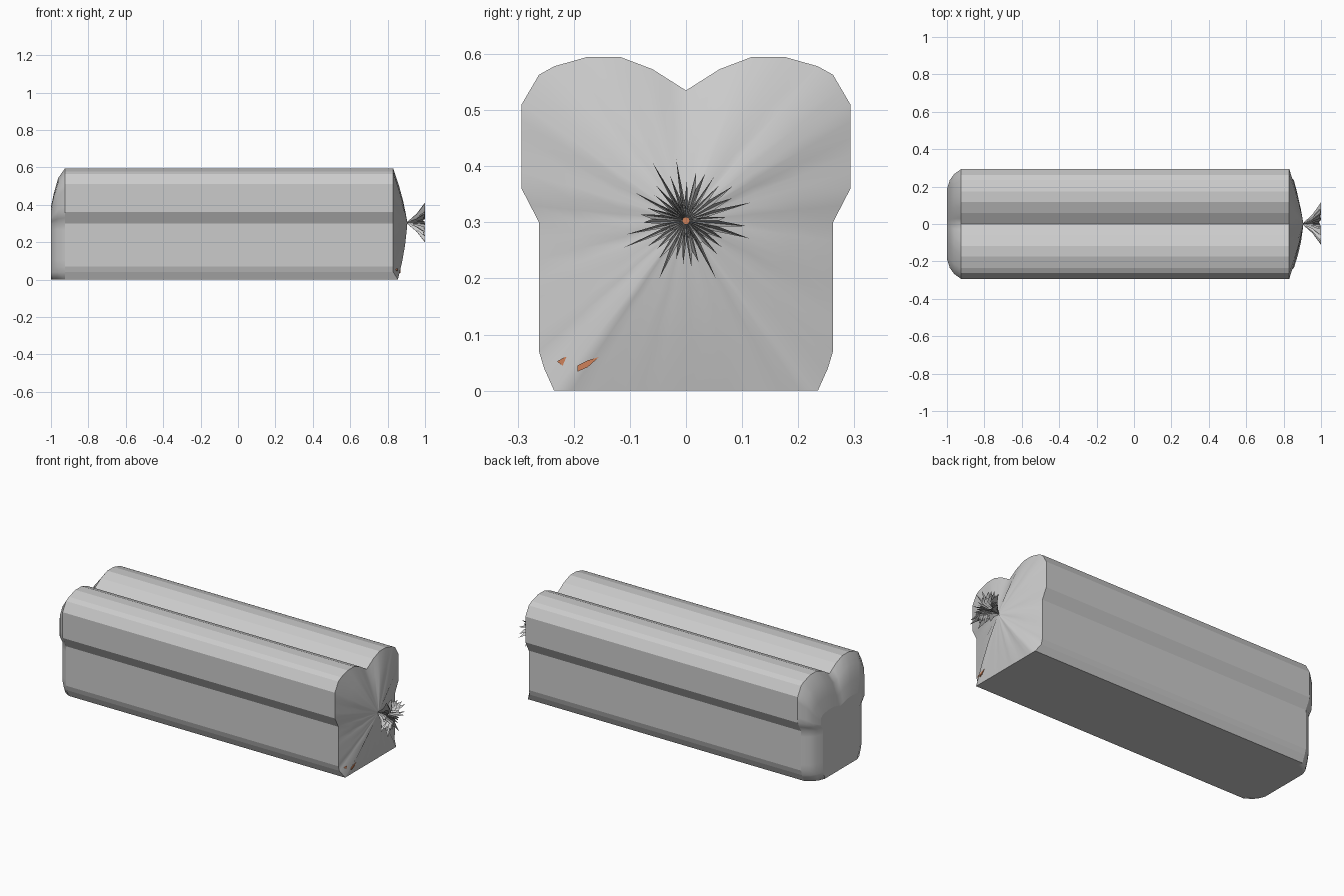
import bpy, bmesh, math, random
from mathutils import Vector

if "Cube" in bpy.data.objects:
    bpy.data.objects.remove(bpy.data.objects["Cube"])

random.seed(4)
HALF = [(0.235, 0), (0.253, 0.04), (0.262, 0.07), (0.262, 0.30), (0.293, 0.36),
        (0.293, 0.51), (0.262, 0.563), (0.235, 0.578), (0.175, 0.595),
        (0.118, 0.595), (0.06, 0.573)]
PROFILE = HALF + [(0, 0.535)] + [(-y, z) for y, z in reversed(HALF)]
CZ = 0.303


def resample(points, step):
    out = []
    for i, a in enumerate(points):
        a, b = Vector(a), Vector(points[(i + 1) % len(points)])
        n = max(1, round((b - a).length / step))
        out += [a.lerp(b, k / n) for k in range(n)]
    return out


def loft(name, rings, caps=(True, True), smooth=()):
    bm = bmesh.new()
    rows = [[bm.verts.new(p) for p in ring] for ring in rings]
    n = len(rows[0])
    for r in range(len(rows) - 1):
        for i in range(n):
            j = (i + 1) % n
            f = bm.faces.new((rows[r][i], rows[r][j], rows[r + 1][j], rows[r + 1][i]))
            f.smooth = r in smooth
    if caps[0]:
        bm.faces.new(rows[0][::-1])
    if caps[1]:
        bm.faces.new(rows[-1])
    bm.normal_update()
    mesh = bpy.data.meshes.new(name)
    bm.to_mesh(mesh)
    bm.free()
    obj = bpy.data.objects.new(name, mesh)
    bpy.context.collection.objects.link(obj)
    return obj


pts = resample(PROFILE, 0.032)
rings = []

# rounded closed end of the bag
for x, sy, sz in [(-1, 0.64, 0.30), (-0.985, 0.80, 0.54), (-0.962, 0.91, 0.82), (-0.925, 1, 1)]:
    rings.append([(x, p.x * sy, p.y if p.y < 0.3 else 0.3 + (p.y - 0.3) * sz) for p in pts])

# long body, then wrinkled end gathering into the neck
start = [0.855 if p.y < 0.001 else 0.83 for p in pts]
wrinkle = [random.uniform(-1, 1) for p in pts]
for t in (0, 0.3, 0.6, 0.85, 1):
    ring = []
    for p, x0, w in zip(pts, start, wrinkle):
        a = math.atan2(p.y - CZ, p.x)
        neck = Vector((0.006 * math.cos(a), CZ + 0.006 * math.sin(a)))
        q = p.lerp(neck, t)
        x = x0 + (0.905 - x0) * t + (0.005 + 0.003 * w) * math.sin(math.pi * t)
        ring.append((x, q.x, q.y))
    rings.append(ring)

# pleated ruffle beyond the neck
tip = [random.uniform(0.07, 0.122) if i % 2 else random.uniform(0.03, 0.06)
       for i in range(len(pts))]
for x, k in [(0.955, 0.45), (1.0, 1)]:
    ring = []
    for i, (p, r) in enumerate(zip(pts, tip)):
        a = 2 * math.pi * i / len(pts) + math.atan2(pts[0].y - CZ, pts[0].x)
        jit = 0 if r > 0.1 else random.uniform(0, 0.014) * k
        ring.append((x - jit, r * k * math.cos(a), CZ + r * k * math.sin(a)))
    rings.append(ring)

loft("bag", rings, (True, False), {0, 1, 2, 4, 5, 6, 7})

# bread inside the bag
crust = bpy.data.materials.new("crust")
crust.diffuse_color = (0.62, 0.22, 0.10, 1)
crust.use_nodes = True
crust.node_tree.nodes["Principled BSDF"].inputs["Base Color"].default_value = crust.diffuse_color
loaf = loft("loaf", [[(x, y * 0.96, CZ + (z - CZ) * 0.96) for y, z in PROFILE]
                     for x in (-0.92, 0.822)])
loaf.data.materials.append(crust)

# bits of crust poking through the low corner
BITS = [(0.852, [(-0.23, 0.052), (-0.218, 0.043), (-0.207, 0.043), (-0.207, 0.06), (-0.216, 0.06)]),
        (0.869, [(-0.193, 0.034), (-0.175, 0.042), (-0.155, 0.06), (-0.175, 0.054), (-0.193, 0.045)])]
for n, (x, shape) in enumerate(BITS):
    bit = loft(f"crust_bit_{n + 1}", [[(xx, y, z) for y, z in shape] for xx in (0.82, x)])
    bit.data.materials.append(crust)

# make outward-facing normals consistent, keep the shading split at the ends
for obj in bpy.context.collection.objects:
    bm = bmesh.new()
    bm.from_mesh(obj.data)
    bmesh.ops.recalc_face_normals(bm, faces=bm.faces)
    bm.to_mesh(obj.data)
    bm.free()
bag = bpy.data.objects["bag"]
for e in bag.data.edges:
    a, b = (bag.data.vertices[v].co for v in e.vertices)
    if all(abs(c.x + 0.925) < 1e-4 or 0.82 < c.x < 0.8555 and abs(c.y) + c.z > 9 for c in (a, b)):
        e.use_edge_sharp = True
